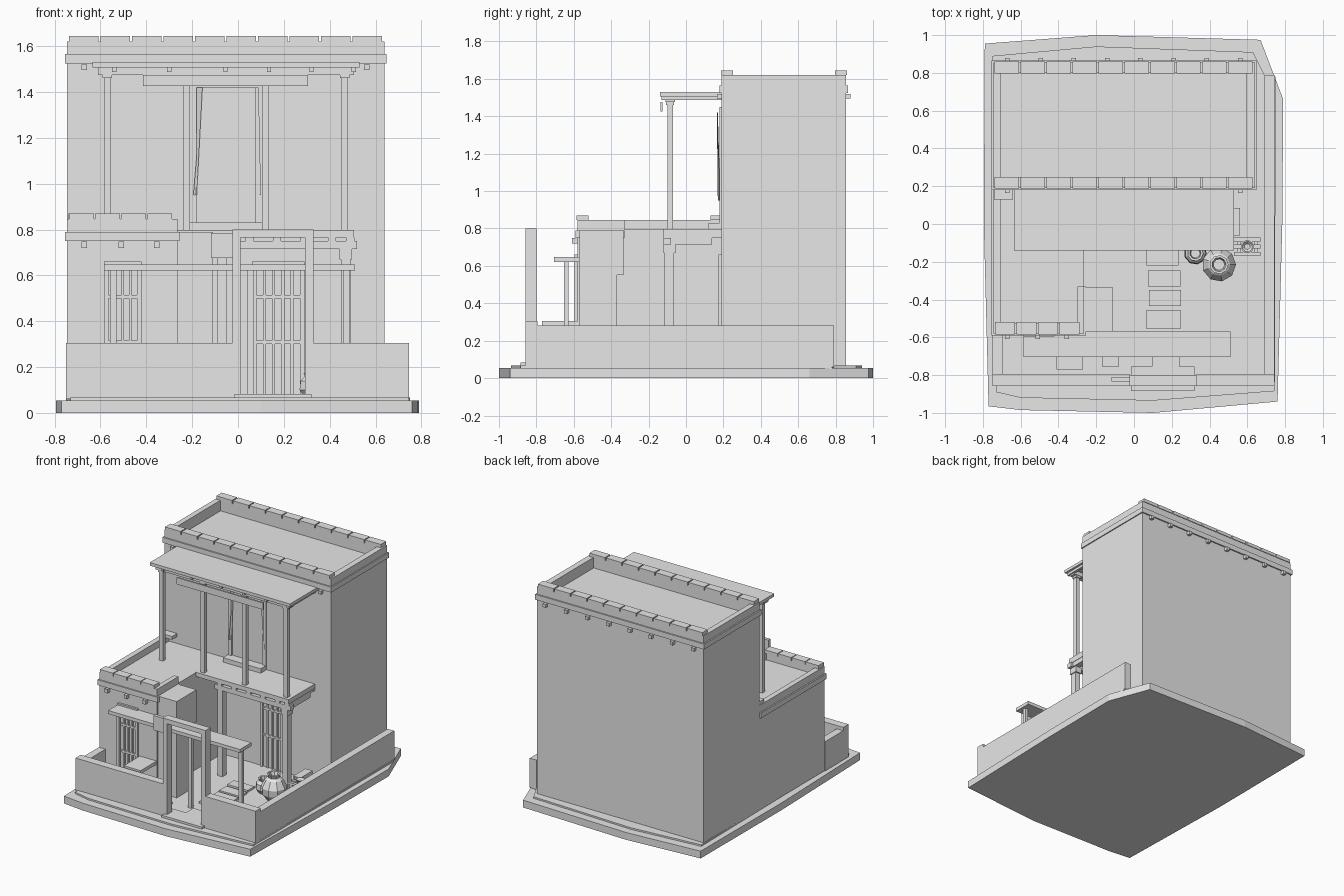
import bpy, bmesh, math

clay = bpy.data.materials.new("plain_grey")
clay.diffuse_color = (0.8, 0.8, 0.8, 1)


def finish(name, bm):
    bmesh.ops.recalc_face_normals(bm, faces=bm.faces)
    me = bpy.data.meshes.new(name)
    bm.to_mesh(me)
    bm.free()
    me.materials.append(clay)
    ob = bpy.data.objects.new(name, me)
    bpy.context.collection.objects.link(ob)
    return ob


def boxes(name, *items):
    """Axis aligned boxes (x0, x1, y0, y1, z0, z1) joined into one part."""
    bm = bmesh.new()
    for x0, x1, y0, y1, z0, z1 in items:
        for v in bmesh.ops.create_cube(bm, size=1)["verts"]:
            v.co = (x1 if v.co.x > 0 else x0,
                    y1 if v.co.y > 0 else y0,
                    z1 if v.co.z > 0 else z0)
    return finish(name, bm)


def slab(name, outline, z0, z1):
    bm = bmesh.new()
    face = bm.faces.new([bm.verts.new((x, y, z0)) for x, y in outline])
    top = bmesh.ops.extrude_face_region(bm, geom=[face])["geom"]
    for g in top:
        if isinstance(g, bmesh.types.BMVert):
            g.co.z = z1
    return finish(name, bm)


def lathe(name, cx, cy, profile, sides=9):
    bm = bmesh.new()
    rings = [[bm.verts.new((cx + r * math.cos(2 * math.pi * i / sides),
                            cy + r * math.sin(2 * math.pi * i / sides), z))
              for i in range(sides)] for r, z in profile]
    for a, b in zip(rings, rings[1:]):
        for i in range(sides):
            j = (i + 1) % sides
            bm.faces.new((a[i], a[j], b[j], b[i]))
    bm.faces.new(rings[0])
    bm.faces.new(rings[-1])
    return finish(name, bm)


def row(x0, x1, count, gap, *rest):
    """Evenly split a run along x into boxes with small gaps."""
    step = (x1 - x0) / count
    return [(x0 + i * step + gap / 2, x0 + (i + 1) * step - gap / 2, *rest)
            for i in range(count)]


def ends(xs, half, *rest):
    return [(x - half, x + half, *rest) for x in xs]


# Ground: irregular plinth and a thin raised yard
slab("plinth", [(-.79, .955), (-.2, 1), (.67, .975), (.79, .66), (.785, 0),
                (.76, -.94), (.1, -1), (-.6, -.985), (-.77, -.965), (-.795, 0)], 0, .055)
slab("yard", [(-.75, .89), (-.2, .94), (.63, .91), (.69, .79), (.75, .78),
              (.745, -.885), (.1, -.935), (-.6, -.92), (-.73, -.89)], .05, .067)

# Rear tower with sunken roof, band and coping
boxes("tower", (-.745, .64, .19, .855, .06, 1.54))
boxes("tower_parapet", (-.745, .64, .19, .245, 1.54, 1.62), (-.745, .64, .80, .855, 1.54, 1.62),
      (-.745, -.705, .245, .80, 1.54, 1.62), (.595, .64, .245, .80, 1.54, 1.62))
boxes("tower_band", (-.755, .648, .18, .19, 1.525, 1.565), (-.755, .648, .855, .865, 1.525, 1.565),
      (-.755, -.745, .19, .855, 1.525, 1.565), (.64, .648, .19, .855, 1.525, 1.565))
boxes("tower_coping", *row(-.742, .632, 10, .008, .187, .25, 1.62, 1.645),
      *row(-.742, .632, 10, .008, .797, .86, 1.62, 1.645))
beam_xs = [-.67 + .176 * i for i in range(8)]
boxes("tower_beam_ends", *ends(beam_xs, .012, .85, .88, 1.495, 1.52),
      *ends(beam_xs, .012, .165, .195, 1.495, 1.52))

# Upper balcony canopy with posts and hanging board
boxes("canopy", (-.635, .53, -.14, .19, 1.507, 1.53))
boxes("canopy_beam", (-.61, .505, -.11, -.06, 1.475, 1.507))
boxes("canopy_rafters", *ends([-.54, -.3, -.055, .135, .32, .505], .009, -.13, .19, 1.487, 1.507))
boxes("hanging_board", (-.415, .305, -.137, -.125, 1.425, 1.475))
post_xs = [-.57, -.225, .12, .465]
boxes("balcony_posts", *ends(post_xs, .015, -.10, -.07, .79, 1.48),
      *ends(post_xs, .021, -.107, -.063, 1.46, 1.478))

# Upper doorway with trim, step and tied curtains
boxes("upper_door_trim", (-.21, -.18, .18, .195, .79, 1.43), (.075, .105, .18, .195, .79, 1.43),
      (-.21, .105, .18, .195, 1.42, 1.45))
boxes("upper_door_step", (-.21, .105, .12, .195, .79, .83))
for side, a, b, c in (("left", -.18, -.155, -.195), ("right", .075, .09, .10)):
    bm = bmesh.new()
    vs = [bm.verts.new(p) for p in ((a, .165, 1.42), (b, .17, 1.42), (c, .17, .95),
                                    (a, .185, .95))]
    bm.faces.new(vs)
    finish(side + "_curtain", bm)

# Left wing with terrace roof
boxes("wing", (-.745, -.265, -.58, .19, .06, .795))
boxes("wing_parapet", (-.745, -.265, -.58, -.525, .79, .845), (-.745, -.705, -.525, .19, .79, .845),
      (-.30, -.265, -.525, -.33, .79, .845))
boxes("wing_band", (-.755, -.262, -.59, -.58, .75, .79), (-.755, -.745, -.58, .19, .75, .79),
      (-.265, -.255, -.59, -.33, .75, .79))
boxes("wing_coping", *row(-.74, -.285, 4, .006, -.585, -.52, .845, .87),
      (-.74, -.64, .13, .19, .845, .87))
boxes("wing_beam_ends", *ends([-.67, -.51, -.355], .012, -.61, -.575, .72, .748))
boxes("wing_shaft", (-.265, -.11, -.57, -.335, .55, .79), (-.265, -.11, -.57, -.37, .06, .55))

# Wing door with bars
boxes("wing_door_frame", (-.585, -.565, -.595, -.575, .06, .66), (-.44, -.42, -.595, -.575, .06, .66),
      (-.585, -.42, -.595, -.575, .64, .66))
boxes("wing_door_bars", *ends([-.535, -.5025, -.47], .006, -.59, -.575, .06, .64),
      (-.565, -.44, -.59, -.575, .3, .315), (-.565, -.44, -.59, -.575, .5, .515))
boxes("bench", (-.41, -.27, -.77, -.58, .28, .305), (-.40, -.38, -.76, -.74, .06, .28),
      (-.30, -.28, -.76, -.74, .06, .28))

# Balcony floor, beams and porch post
boxes("balcony_floor", (-.27, .505, -.12, .19, .765, .797))
boxes("balcony_beam", (-.11, .52, -.12, -.08, .715, .75), (.46, .505, -.12, .14, .715, .75))
boxes("balcony_blocks", *ends([-.07, .05, .17, .29, .41, .49], .018, -.12, .19, .75, .765))
boxes("porch_posts", *ends([.47], .02, -.115, -.065, .06, .70), *ends([.47], .027, -.12, -.055, .67, .715),
      *ends([-.07], .02, -.115, -.065, .06, .715))

# Lower tower door with bars
boxes("lower_door_frame", (.06, .08, .175, .195, .06, .66), (.27, .29, .175, .195, .06, .66),
      (.06, .29, .175, .195, .64, .66))
boxes("lower_door_bars", *ends([.115, .155, .195, .235], .007, .18, .195, .06, .64),
      (.08, .27, .18, .195, .3, .315), (.08, .27, .18, .195, .5, .515))

# Front awning
boxes("awning", (-.585, .51, -.705, -.57, .622, .648))
boxes("awning_posts", *ends([-.545, .055, .475], .014, -.652, -.628, .06, .622))

# Yard walls, gate and doorstep
boxes("yard_walls", (-.75, -.025, -.857, -.795, .06, .305), (.33, .745, -.857, -.795, .06, .305),
      (.69, .745, -.795, .79, .06, .28), (-.75, -.695, -.795, -.58, .06, .28))
boxes("gate", (-.025, .01, -.857, -.80, .06, .80), (.293, .33, -.857, -.80, .06, .80),
      (.01, .293, -.857, -.80, .765, .80))
boxes("gate_board", (-.118, -.025, -.835, -.81, .675, .785))
boxes("doorstep", (-.015, .32, -.885, -.755, .06, .083))

# Stepping stones
boxes("stepping_stones", (.065, .235, -.22, -.14, .06, .082), (.075, .245, -.33, -.245, .06, .082),
      (.08, .25, -.435, -.35, .06, .082), (.065, .245, -.555, -.455, .06, .082),
      (.095, .24, -.755, -.665, .06, .082), (-.17, -.08, -.755, -.665, .06, .082))

# Slatted stand and pots
boxes("slatted_stand", *[(.53, .67, y - .011, y + .011, .19, .205) for y in (-.158, -.12, -.083)],
      *[(x, x + .018, -.165, -.075, .067, .19) for x in (.545, .637)])
lathe("small_bowl", .60, -.12, [(.02, .205), (.035, .225), (.028, .225), (.015, .212)])
lathe("large_pot", .45, -.215, [(.045, .067), (.085, .12), (.09, .17), (.06, .225),
                                (.04, .24), (.05, .265), (.038, .265), (.03, .235)])
lathe("low_pot", .325, -.155, [(.035, .067), (.06, .10), (.055, .14), (.035, .16),
                               (.042, .175), (.03, .175), (.025, .15)])
boxes("wall_chest", (.50, .56, -.06, .085, .06, .2))
